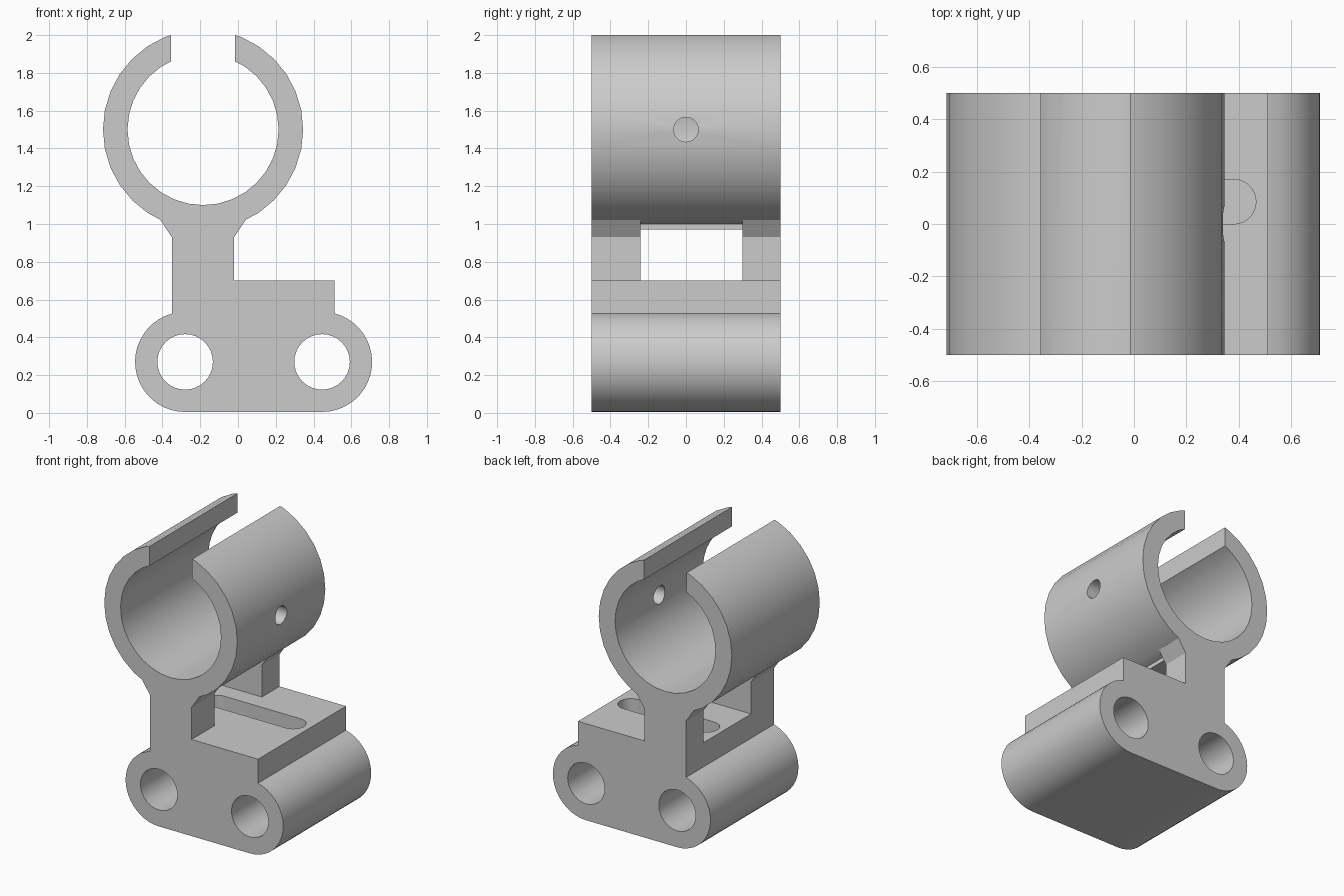
import bpy, bmesh
from math import cos, sin, radians
from mathutils import Matrix

if "Cube" in bpy.data.objects:
    bpy.data.objects.remove(bpy.data.objects["Cube"], do_unlink=True)

grey = bpy.data.materials.new("plain grey")
grey.use_nodes = True
COLOUR = (0.6, 0.6, 0.6, 1)
grey.diffuse_color = COLOUR
grey.node_tree.nodes["Principled BSDF"].inputs["Base Color"].default_value = COLOUR


def arc(cx, cz, r, start=0, end=360, n=32):
    """Points on an arc; a full circle leaves out the repeated last point."""
    count = n if end - start == 360 else n + 1
    angles = [radians(start + (end - start) * i / n) for i in range(count)]
    return [(cx + r * cos(a), cz + r * sin(a)) for a in angles]


def prism(name, points, low, high, axis="y"):
    """Extrude a closed outline along an axis, from low to high."""
    place = {"x": lambda p, d: (d, p[0], p[1]),
             "y": lambda p, d: (p[0], d, p[1]),
             "z": lambda p, d: (p[0], p[1], d)}[axis]
    bm = bmesh.new()
    face = bm.faces.new([bm.verts.new(place(p, low)) for p in points])
    top = bmesh.ops.extrude_face_region(bm, geom=[face])["geom"]
    for v in [g for g in top if isinstance(g, bmesh.types.BMVert)]:
        v.co["xyz".index(axis)] = high
    bmesh.ops.recalc_face_normals(bm, faces=bm.faces)
    mesh = bpy.data.meshes.new(name)
    bm.to_mesh(mesh)
    bm.free()
    mesh.materials.append(grey)
    obj = bpy.data.objects.new(name, mesh)
    bpy.context.collection.objects.link(obj)
    return obj


def rect(x0, z0, x1, z1):
    return [(x0, z0), (x1, z0), (x1, z1), (x0, z1)]


def combine(target, tool, operation):
    """Apply one boolean and discard the tool."""
    mod = target.modifiers.new(operation.lower(), "BOOLEAN")
    mod.operation, mod.solver, mod.object = operation, "EXACT", tool
    bpy.context.view_layer.objects.active = target
    bpy.ops.object.modifier_apply(modifier=mod.name)
    bpy.data.objects.remove(tool, do_unlink=True)


HALF = 0.5
RING_X, RING_Z = -0.185, 1.5
NECK_L, NECK_R = -0.35, -0.02
HOLES_X, HOLE_Z = (-0.28, 0.445), 0.27

# Base with rounded lower lobes
outline = (arc(HOLES_X[1], HOLE_Z, 0.265, -90, 75.8, 20)
           + [(0.51, 0.70), (NECK_L, 0.70)]
           + arc(HOLES_X[0], HOLE_Z, 0.265, 105.3, 270, 20))
bracket = prism("clamp_bracket", outline, -HALF, HALF)

# Ring, neck legs with flared tops, and the bridge over the window
leg = [(NECK_L, 0.6), (NECK_R, 0.6), (NECK_R, 0.93), (0.04, 1.02),
       (RING_X, 1.25), (-0.41, 1.02), (NECK_L, 0.93)]
solids = [prism("front_leg", leg, -HALF, -0.24),
          prism("back_leg", leg, 0.30, HALF),
          prism("bridge", rect(NECK_L, 0.97, NECK_R, 1.2), -0.3, 0.4),
          prism("ring", arc(RING_X, RING_Z, 0.53), -HALF, HALF)]
for solid in solids:
    combine(bracket, solid, "UNION")

# Bore, top opening, lobe holes, side hole and slot in the base
slot = (arc(0.38, 0.085, 0.085, -90, 90, 16)
        + arc(-0.225, 0.085, 0.085, 90, 270, 16))
cutters = [prism("bore", arc(RING_X, RING_Z, 0.40), -1, 1),
           prism("opening", rect(-0.355, RING_Z, -0.015, 2.2), -1, 1),
           prism("side_hole", arc(0, RING_Z, 0.065), 0, 1, "x"),
           prism("slot", slot, 0.55, 0.9, "z")]
cutters += [prism("lobe_hole", arc(x, HOLE_Z, 0.147), -1, 1) for x in HOLES_X]
for cutter in cutters:
    cutter.hide_render = True
    combine(bracket, cutter, "DIFFERENCE")

# Smooth the curved walls, keep the edges crisp
bpy.ops.object.select_all(action="DESELECT")
bracket.select_set(True)
bpy.context.view_layer.objects.active = bracket
bpy.ops.object.shade_smooth_by_angle(angle=radians(30))
